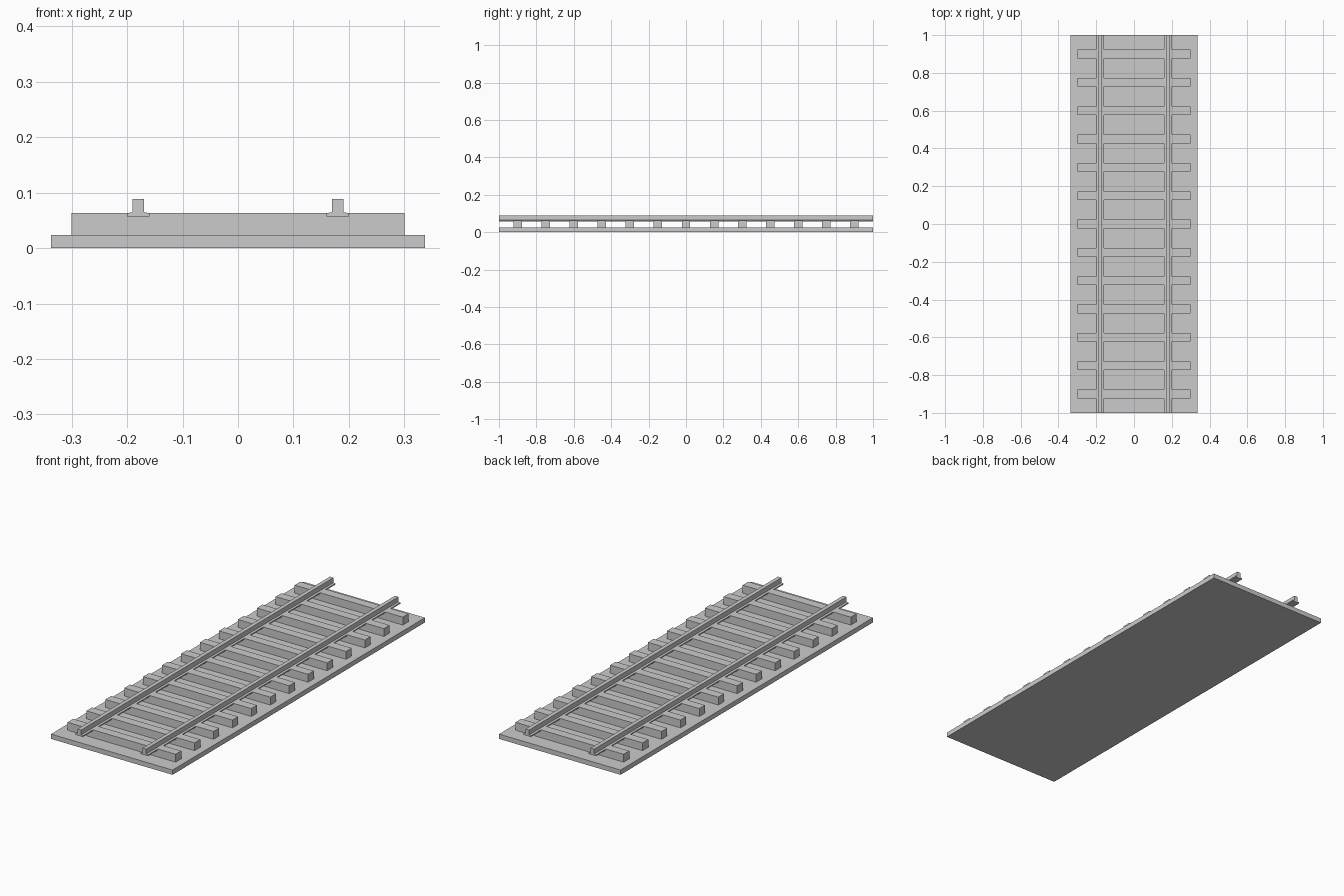
import bpy

cube = bpy.data.objects.get("Cube")
if cube:
    bpy.data.objects.remove(cube, do_unlink=True)

# One plain grey for the whole track
GREY = (0.6, 0.6, 0.6, 1.0)
grey = bpy.data.materials.new("plain grey")
grey.use_nodes = True
grey.diffuse_color = GREY
grey.node_tree.nodes["Principled BSDF"].inputs["Base Color"].default_value = GREY


def extrude_y(name, outline, y0, y1):
    """Closed prism: an outline in x and z (counter-clockwise from the front), swept along y."""
    n = len(outline)
    verts = [(x, y, z) for y in (y0, y1) for x, z in outline]
    faces = [tuple(range(n)), tuple(reversed(range(n, 2 * n)))]
    for i in range(n):
        j = (i + 1) % n
        faces.append((j, i, i + n, j + n))
    mesh = bpy.data.meshes.new(name)
    mesh.from_pydata(verts, [], faces)
    mesh.materials.append(grey)
    obj = bpy.data.objects.new(name, mesh)
    bpy.context.collection.objects.link(obj)
    return obj


def block(half_width, z0, z1):
    return [(-half_width, z0), (half_width, z0), (half_width, z1), (-half_width, z1)]


# Track bed
BED_TOP, SLEEPER_TOP = 0.024, 0.0635
extrude_y("track_bed", block(0.337, 0, BED_TOP), -1, 1)

# Sleepers, evenly spaced
for i in range(13):
    y = (i - 6) * 0.15
    extrude_y(f"sleeper_{i + 1}", block(0.3, BED_TOP, SLEEPER_TOP), y - 0.0225, y + 0.0225)

# Rails: a wide thin foot, slightly sloped on top, with a narrow upright head
half = [(0.02, 0.057), (0.02, 0.063), (0.01, 0.065), (0.01, 0.089)]
profile = half + [(-x, z) for x, z in reversed(half)]
for name, cx in (("right_rail", -0.18), ("left_rail", 0.18)):
    extrude_y(name, [(cx + x, z) for x, z in profile], -1, 1)
